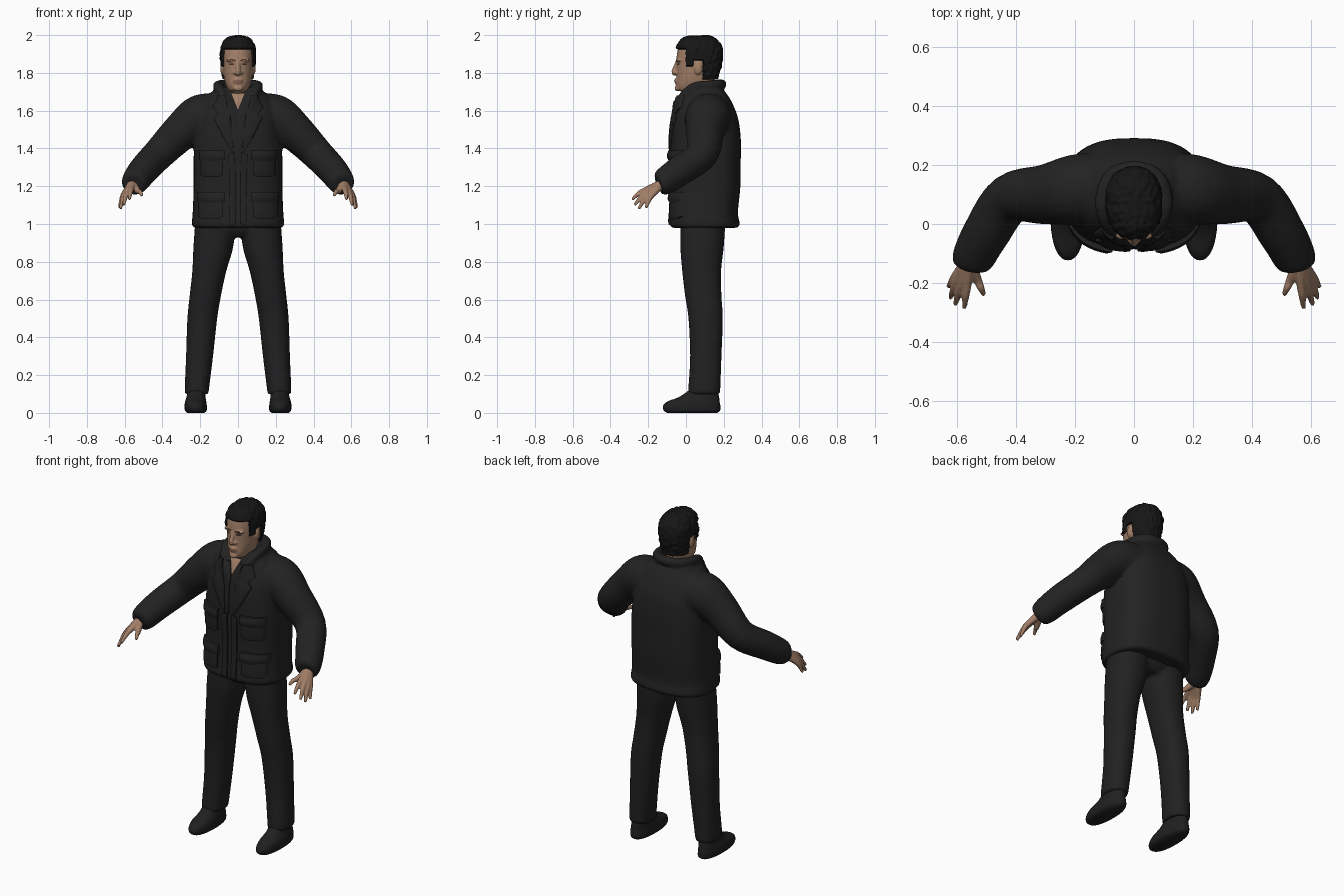
import bpy, bmesh, math
from mathutils import Vector, noise
from mathutils.bvhtree import BVHTree

cube = bpy.data.objects.get("Cube")
if cube:
    bpy.data.objects.remove(cube)


def material(name, r, g, b):
    m = bpy.data.materials.new(name)
    m.use_nodes = True
    m.diffuse_color = (r, g, b, 1)
    shader = m.node_tree.nodes["Principled BSDF"]
    shader.inputs["Base Color"].default_value = (r, g, b, 1)
    shader.inputs["Roughness"].default_value = 0.8
    return m


CLOTH = material("black cloth", .016, .016, .016)
TROUSER = material("charcoal trousers", .015, .015, .016)
SHOE = material("black leather", .014, .014, .014)
HAIR = material("black hair", .008, .008, .008)
SKIN = material("skin", .36, .21, .135)
LIP = material("lips", .25, .12, .085)
EYE = material("dark brown", .05, .028, .02)


def spline(keys, steps=5):
    """Catmull-Rom through tuples of any length."""
    out = []
    for i in range(len(keys) - 1):
        a, b = keys[max(i - 1, 0)], keys[i]
        c, d = keys[i + 1], keys[min(i + 2, len(keys) - 1)]
        for s in range(steps):
            t = s / steps
            out.append([q + .5 * t * (r - p + t * (2*p - 5*q + 4*r - s4 + t * (3*(q - r) + s4 - p)))
                        for p, q, r, s4 in zip(a, b, c, d)])
    return out + [list(keys[-1])]


def skin(bm, rings):
    rows = [[bm.verts.new(p) for p in ring] for ring in rings]
    n = len(rows[0])
    for lo, hi in zip(rows, rows[1:]):
        for i in range(n):
            bm.faces.new((lo[i], lo[(i + 1) % n], hi[(i + 1) % n], hi[i]))
    bm.faces.new(rows[0][::-1])
    bm.faces.new(rows[-1])


def loft(bm, keys, power=2.0, n=40):
    """Stacked level sections: z, x min, x max, y min, y max."""
    rings = []
    for z, x0, x1, y0, y1 in spline(keys):
        ring = []
        for i in range(n):
            c, s = math.cos(math.tau * i / n), math.sin(math.tau * i / n)
            c, s = (math.copysign(abs(v) ** (2 / power), v) for v in (c, s))
            ring.append(((x0 + x1 + c * (x1 - x0)) / 2, (y0 + y1 + s * (y1 - y0)) / 2, z))
        rings.append(ring)
    skin(bm, rings)


def tube(bm, keys, n=20):
    """Round limb through x, y, z, radius."""
    path = spline(keys)
    pts = [Vector(p[:3]) for p in path]
    rings = []
    for i, p in enumerate(pts):
        tangent = pts[min(i + 1, len(pts) - 1)] - pts[max(i - 1, 0)]
        q = tangent.to_track_quat('Z', 'Y')
        rings.append([p + q @ Vector((math.cos(math.tau*k/n), math.sin(math.tau*k/n), 0)) * path[i][3]
                      for k in range(n)])
    skin(bm, rings)


def ball(bm, center, size):
    v = bmesh.ops.create_uvsphere(bm, u_segments=20, v_segments=14, radius=1)["verts"]
    bmesh.ops.scale(bm, vec=size, verts=v)
    bmesh.ops.translate(bm, vec=center, verts=v)


def mirror(bm):
    copy = bmesh.ops.duplicate(bm, geom=bm.verts[:] + bm.edges[:] + bm.faces[:])["geom"]
    bmesh.ops.scale(bm, vec=(-1, 1, 1), verts=[g for g in copy if isinstance(g, bmesh.types.BMVert)])


def finish(bm, name, mat, voxel=0, smooth=0):
    bmesh.ops.recalc_face_normals(bm, faces=bm.faces)
    me = bpy.data.meshes.new(name)
    bm.to_mesh(me)
    bm.free()
    ob = bpy.data.objects.new(name, me)
    bpy.context.collection.objects.link(ob)
    if voxel:
        mod = ob.modifiers.new("Fuse", 'REMESH')
        mod.mode, mod.voxel_size = 'VOXEL', voxel
        mod = ob.modifiers.new("Soften", 'SMOOTH')
        mod.factor, mod.iterations = .5, smooth
        deps = bpy.context.evaluated_depsgraph_get()
        fused = bpy.data.meshes.new_from_object(ob.evaluated_get(deps))
        ob.modifiers.clear()
        ob.data = fused
    ob.data.materials.clear()
    ob.data.materials.append(mat)
    bpy.ops.object.select_all(action='DESELECT')
    ob.select_set(True)
    bpy.context.view_layer.objects.active = ob
    bpy.ops.object.shade_smooth_by_angle(angle=math.radians(50))
    return ob


def drape(name, outline, target, mat, thick, both=True, step=.02):
    """Lay a flat x, z outline on the front of a target and thicken it."""
    tree = BVHTree.FromPolygons([v.co for v in target.data.vertices],
                                [p.vertices[:] for p in target.data.polygons])
    bm = bmesh.new()
    bm.faces.new([bm.verts.new((x, 0, z)) for x, z in outline])
    for axis in (0, 2):
        lo, hi = (f(v.co[axis] for v in bm.verts) for f in (min, max))
        for k in range(1, int((hi - lo) / step) + 1):
            co, no = Vector(), Vector()
            co[axis], no[axis] = lo + k * step, 1
            bmesh.ops.bisect_plane(bm, geom=bm.verts[:] + bm.edges[:] + bm.faces[:],
                                   plane_co=co, plane_no=no, dist=1e-5)
    for v in bm.verts:
        hit = tree.ray_cast(Vector((v.co.x, -1, v.co.z)), Vector((0, 1, 0)))[0]
        v.co.y = hit.y + .002 if hit else 0
    rim = {v for v in bm.verts if v.is_boundary}
    rim_co = {tuple(v.co) for v in rim}
    top = bmesh.ops.extrude_face_region(bm, geom=bm.faces[:])["geom"]
    for v in top:
        if isinstance(v, bmesh.types.BMVert):
            v.co.y -= thick * (.7 if tuple(v.co) in rim_co else 1) + .002
    if both:
        mirror(bm)
    return finish(bm, name, mat)


def oval(x, z, a, b, n=12):
    return [(x + a * math.cos(math.tau*i/n), z + b * math.sin(math.tau*i/n)) for i in range(n)]


# jacket: sleeves mirrored, then fused with the body and the collar roll
bm = bmesh.new()
tube(bm, [(.1, .13, 1.57, .115), (.2, .115, 1.565, .12), (.3, .1, 1.49, .102), (.42, .085, 1.37, .086),
          (.5, -.03, 1.285, .08), (.545, -.115, 1.225, .072), (.555, -.145, 1.21, .058)])
tube(bm, [(.03, -.06, 1.58, .014), (.075, -.025, 1.67, .02), (.105, .04, 1.725, .024),
          (.1, .12, 1.735, .026), (.06, .175, 1.74, .026), (-.02, .19, 1.74, .026)])
mirror(bm)
body = [(.98, .235, -.075, .27), (1.0, .245, -.085, .285), (1.06, .24, -.08, .275), (1.2, .235, -.075, .288),
        (1.35, .235, -.08, .29), (1.45, .228, -.08, .29), (1.55, .215, -.07, .278), (1.63, .19, -.045, .25),
        (1.69, .15, -.015, .215), (1.725, .1, .01, .18)]
loft(bm, [(z, -w, w, f, b) for z, w, f, b in body], 2.7)
jacket = finish(bm, "jacket", CLOTH, .01, 5)

# jacket front: lapels, plackets, pockets, flaps
drape("lapels", [(.022, 1.37), (.075, 1.45), (.13, 1.56), (.105, 1.585), (.135, 1.615), (.105, 1.68),
                 (.07, 1.68), (.04, 1.57)], jacket, CLOTH, .014)
drape("plackets", [(.012, 1.0), (.045, .995), (.05, 1.37), (.015, 1.38)], jacket, CLOTH, .012)
drape("inner_collar", [(.004, 1.38), (.022, 1.38), (.045, 1.56), (.06, 1.67), (.03, 1.67), (.004, 1.6)],
      jacket, CLOTH, .008)
for label, z0, z1, w in (("chest", 1.25, 1.39, .2), ("hip", 1.03, 1.17, .212)):
    drape(label + "_pockets", [(.08, z0 + .01), (.1, z0), (w - .02, z0), (w, z0 + .01), (w, z1 - .03),
                               (.08, z1 - .03)], jacket, CLOTH, .016)
    drape(label + "_pocket_flaps", [(.072, z1 - .05), (.14, z1 - .06), (w + .006, z1 - .05), (w + .006, z1),
                                    (.072, z1)], jacket, CLOTH, .026)
drape("throat", [(0, 1.605), (.034, 1.69), (-.034, 1.69)], jacket, SKIN, .006, False)

# trousers: legs fused at the hips
bm = bmesh.new()
loft(bm, [(.1, .155, .28, .01, .18), (.13, .153, .282, .012, .182), (.3, .132, .275, .022, .188),
          (.5, .11, .268, .013, .195), (.62, .09, .256, -.005, .188), (.75, .062, .242, -.02, .186),
          (.88, .025, .236, -.03, .2), (1.03, .01, .225, -.03, .21)], 2.2)
mirror(bm)
loft(bm, [(.93, -.1, .1, .01, .17), (.97, -.19, .19, -.02, .2), (1.03, -.21, .21, -.03, .21)], 2.3)
finish(bm, "trousers", TROUSER, .01, 4)

# shoes
bm = bmesh.new()
loft(bm, [(0, .178, .268, -.1, .165), (.012, .166, .28, -.118, .18), (.035, .165, .283, -.122, .182),
          (.06, .168, .28, -.1, .178), (.085, .172, .272, -.035, .175), (.13, .175, .265, .03, .165)], 2.2)
mirror(bm)
finish(bm, "shoes", SHOE)

# hands: four fingers and a thumb fanned out from the wrist
bm = bmesh.new()
wrist = Vector((.56, -.125, 1.215))
for tip, knuckle in (((.575, -.285, 1.13), (.565, -.205, 1.185)), ((.605, -.272, 1.1), (.585, -.203, 1.172)),
                     ((.622, -.25, 1.08), (.6, -.192, 1.16)), ((.628, -.212, 1.085), (.605, -.178, 1.155)),
                     ((.508, -.24, 1.15), (.53, -.19, 1.175))):
    tip, knuckle = Vector(tip), Vector(knuckle)
    mid = knuckle.lerp(tip, .5) + Vector((0, 0, .008))
    tube(bm, [(*wrist, .024), (*knuckle, .0155), (*mid, .0125), (*tip, .008)], 12)
mirror(bm)
finish(bm, "hands", SKIN, .005, 3)

# head: skull and neck sections, kept to cut the hair from
skull = [(1.56, .05, 0, .13), (1.66, .055, .0, .135), (1.698, .052, -.02, .14), (1.71, .055, -.045, .142),
         (1.735, .064, -.053, .145), (1.77, .074, -.05, .152), (1.82, .08, -.05, .165),
         (1.87, .083, -.051, .176), (1.92, .081, -.044, .176), (1.955, .07, -.03, .16),
         (1.977, .05, -.005, .135), (1.985, .02, .03, .1)]
skull = [(z, -w, w, f, b) for z, w, f, b in skull]
bm = bmesh.new()
loft(bm, skull, 2.2)
tube(bm, [(0, -.044, 1.862, .01), (0, -.058, 1.825, .012), (0, -.064, 1.803, .014), (0, -.054, 1.79, .01)], 12)
ball(bm, (0, -.052, 1.757), (.026, .009, .016))
ball(bm, (0, -.046, 1.718), (.026, .014, .016))
for side in (-1, 1):
    ball(bm, (side * .016, -.05, 1.8), (.011, .012, .009))
    ball(bm, (side * .034, -.04, 1.866), (.03, .014, .008))
    ball(bm, (side * .084, .065, 1.825), (.01, .022, .034))
head = finish(bm, "head", SKIN, .005, 3)

# painted face
drape("eyes", oval(.034, 1.846, .014, .005), head, EYE, .001, step=.008)
drape("eyebrows", [(.013, 1.861), (.035, 1.868), (.06, 1.86), (.036, 1.875), (.013, 1.87)],
      head, EYE, .002, step=.008)
drape("mouth", oval(0, 1.757, .026, .007), head, LIP, .002, False, .008)

# hair: upper skull lifted into uneven clumps
bm = bmesh.new()
loft(bm, skull, 2.2, 96)
bmesh.ops.subdivide_edges(bm, edges=bm.edges[:], cuts=1, use_grid_fill=True)


def hairline(y):
    return 1.925 if y < .0 else 1.835 if y < .04 else 1.865 if y < .088 else 1.765


bmesh.ops.delete(bm, context='FACES', geom=[
    f for f in bm.faces if f.calc_center_median().z < hairline(f.calc_center_median().y)])
bm.normal_update()
for v in bm.verts:
    clump = noise.noise(Vector((v.co.x * 70, v.co.y * 55, v.co.z * 45)))
    lift = .003 if v.is_boundary else .012 + .006 * clump + .006 * max(0, min(1, (v.co.y - .08) / .08))
    v.co += v.normal * lift
finish(bm, "hair", HAIR)
